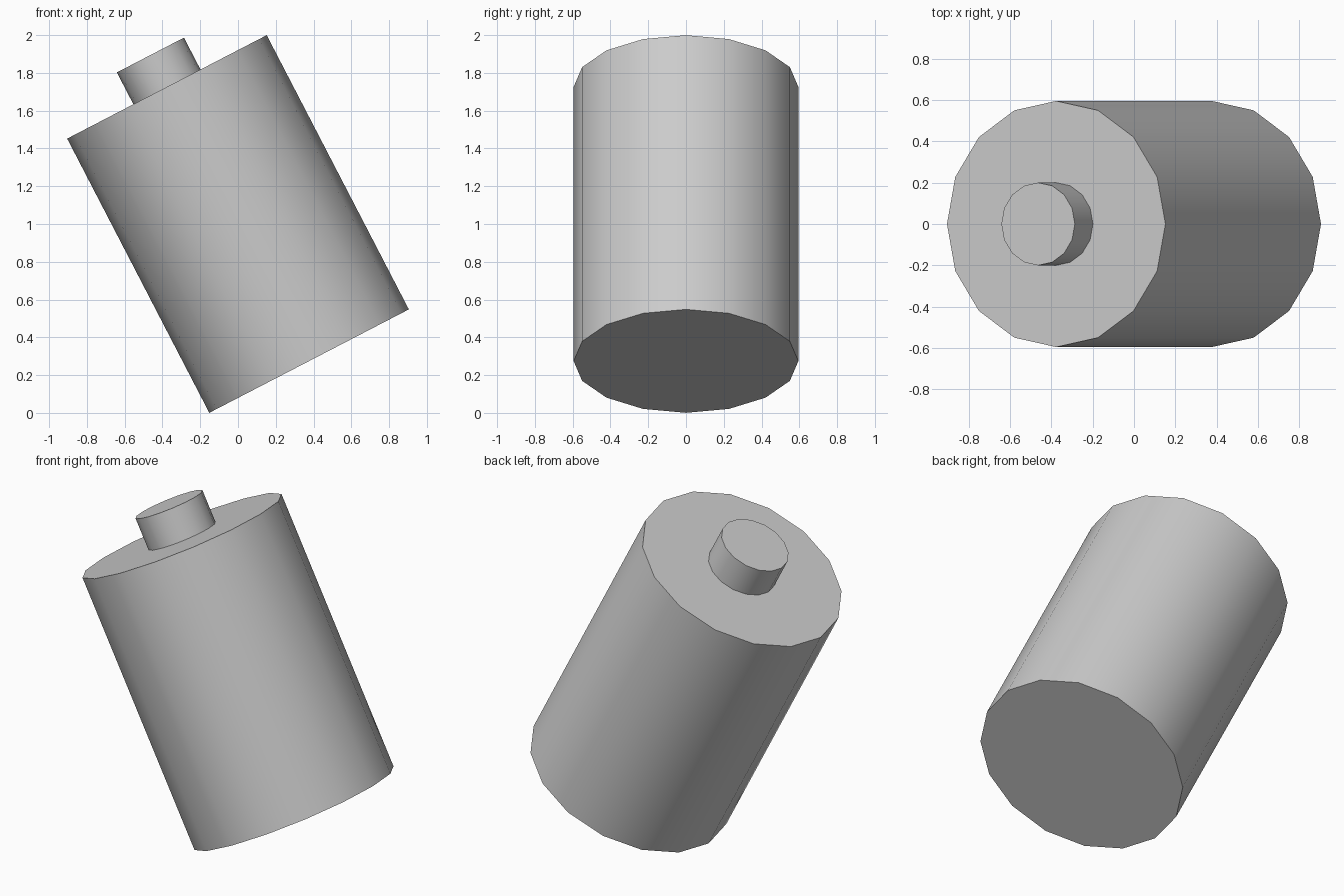
import bpy
import math
from mathutils import Matrix, Vector

cube = bpy.data.objects.get("Cube")
if cube:
    bpy.data.objects.remove(cube, do_unlink=True)

# Plain grey for the whole model
grey = bpy.data.materials.new("grey")
grey.use_nodes = True
colour = (0.6, 0.6, 0.6, 1.0)
grey.diffuse_color = colour
grey.node_tree.nodes["Principled BSDF"].inputs["Base Color"].default_value = colour

SIDES = 16
LENGTH = 1.635
TILT = Matrix.Rotation(math.radians(-27.4), 4, 'Y')
CENTRE = Vector((0, 0, 1))


def tilted_cylinder(name, radius, start, height):
    """Cylinder along the tilted axis, starting at a distance from the body centre."""
    place = Matrix.Translation(CENTRE) @ TILT @ Matrix.Translation((0, 0, start + height / 2))
    bpy.ops.mesh.primitive_cylinder_add(vertices=SIDES, radius=radius, depth=height)
    obj = bpy.context.object
    obj.name = name
    obj.matrix_world = place
    obj.data.materials.append(grey)
    bpy.ops.object.shade_smooth_by_angle(angle=math.radians(40))
    return obj


# Large leaning body and the small stub on its upper end
tilted_cylinder("body", 0.595, -LENGTH / 2, LENGTH)
tilted_cylinder("top_stub", 0.2, LENGTH / 2, 0.19)
